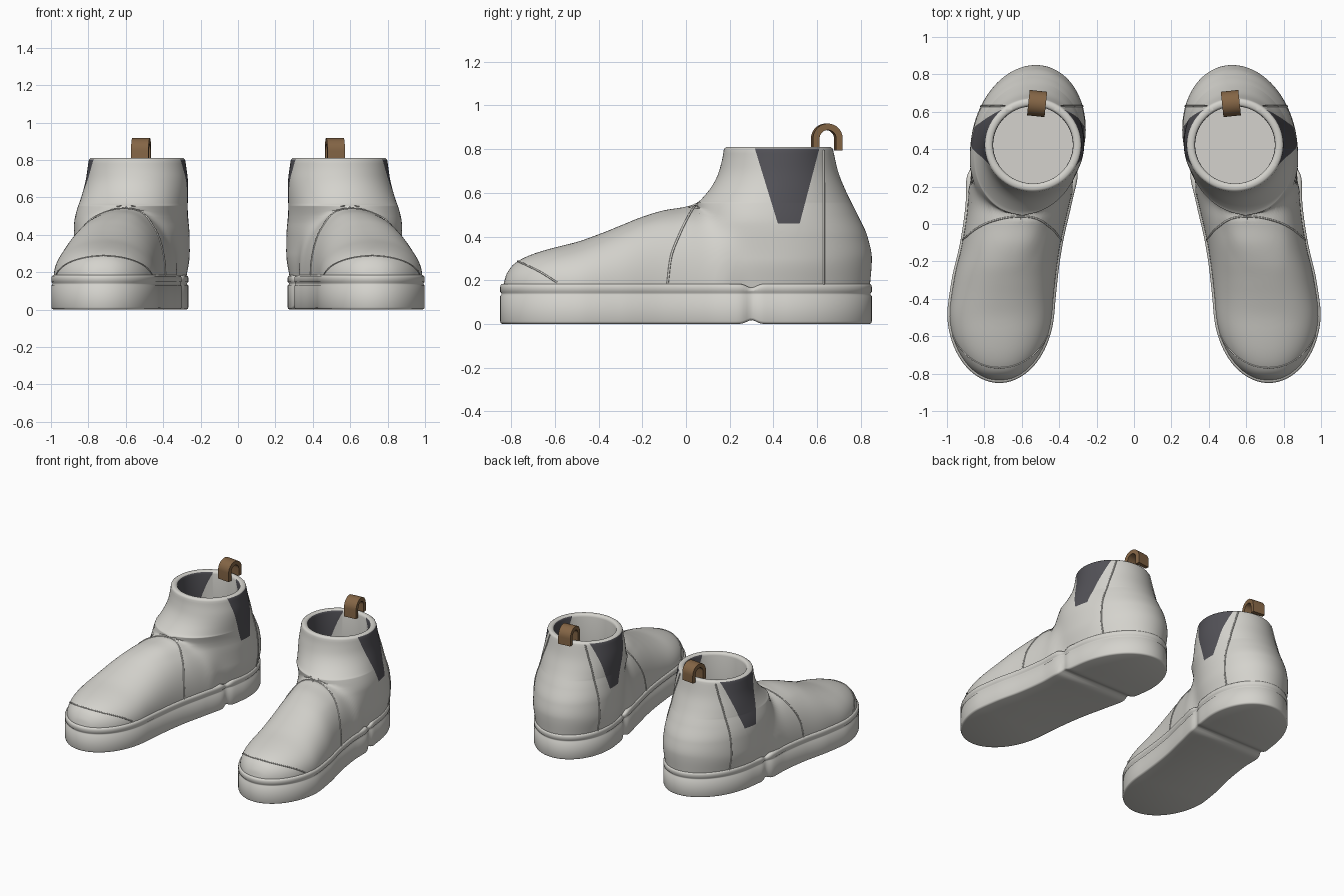
import bpy, bmesh, math
from mathutils import Matrix, Vector

cube = bpy.data.objects.get("Cube")
if cube:
    bpy.data.objects.remove(cube)


def material(name, rgb):
    m = bpy.data.materials.new(name)
    m.use_nodes = True
    m.diffuse_color = (*rgb, 1)
    bsdf = m.node_tree.nodes["Principled BSDF"]
    bsdf.inputs["Base Color"].default_value = (*rgb, 1)
    bsdf.inputs["Roughness"].default_value = 0.7
    return m


PALE = material("pale grey", (0.66, 0.65, 0.61))
DARK = material("charcoal elastic", (0.085, 0.083, 0.095))
BROWN = material("brown leather", (0.23, 0.13, 0.06))


def spline(points):
    """Monotone cubic through (t, value) points."""
    n = len(points)
    step = [(points[i + 1][1] - points[i][1]) / (points[i + 1][0] - points[i][0]) for i in range(n - 1)]
    slope = [step[0]] + [2 * a * b / (a + b) if a * b > 0 else 0 for a, b in zip(step, step[1:])] + [step[-1]]

    def value(t):
        t = min(max(t, points[0][0]), points[-1][0])
        i = max(k for k in range(n - 1) if points[k][0] <= t)
        h = points[i + 1][0] - points[i][0]
        f = (t - points[i][0]) / h
        return (points[i][1] * (1 + 2 * f) * (1 - f) ** 2 + points[i + 1][1] * f * f * (3 - 2 * f)
                + h * slope[i] * f * (1 - f) ** 2 + h * slope[i + 1] * f * f * (f - 1))
    return value


def smooth(a, b, t):
    t = min(max((t - a) / (b - a), 0), 1)
    return t * t * (3 - 2 * t)


# Footprint: centre line and half width along y
centre = spline([(-0.85, 0.72), (-0.5, 0.713), (-0.3, 0.692), (-0.1, 0.655), (0.1, 0.618),
                 (0.25, 0.598), (0.4, 0.573), (0.55, 0.555), (0.85, 0.525)])
breadth = spline([(-0.85, 0.287), (-0.5, 0.287), (-0.3, 0.283), (-0.1, 0.275), (0.1, 0.283),
                  (0.25, 0.297), (0.85, 0.297)])


def footprint(y, inset):
    past = max((-0.45 - y) / (0.4 - inset), (y - 0.45) / (0.4 - inset), 0)
    return (breadth(y) - inset) * math.sqrt(max(0, 1 - past * past))


# Side profile of instep and throat, and of the heel; half width of the shaft
instep = spline([(-0.84, 0.16), (-0.82, 0.23), (-0.78, 0.28), (-0.7, 0.32), (-0.6, 0.35), (-0.5, 0.375),
                 (-0.4, 0.41), (-0.3, 0.45), (-0.2, 0.49), (-0.1, 0.52), (0, 0.537), (0.05, 0.555),
                 (0.1, 0.605), (0.14, 0.67), (0.165, 0.75), (0.175, 0.81)])
heel_back = spline([(0.16, 0.84), (0.3, 0.85), (0.4, 0.83), (0.5, 0.785), (0.6, 0.735), (0.7, 0.695), (0.8, 0.672)])
shaft_half = spline([(0.16, 0.285), (0.3, 0.305), (0.4, 0.305), (0.6, 0.285), (0.8, 0.258)])
FOOT_TOP = 0.54
BASE = 0.16


def front_of(z):
    lo, hi = -0.84, 0.175
    for _ in range(30):
        mid = (lo + hi) / 2
        lo, hi = (mid, hi) if instep(mid) < z else (lo, mid)
    return lo


def upper_section(y, z):
    """Centre x and half width of the upper at a given y and z."""
    rise = max(min(instep(y), FOOT_TOP) - BASE, 0.001)
    t = min(max((z - BASE) / rise, 0), 1)
    foot = footprint(y, 0.012) * (1 - t ** 2.3) ** 0.47 * (1 - smooth(0.15, 0.55, y))
    front = max(front_of(z), 0.05)
    back = heel_back(z)
    e = (y - (front + back) / 2) / ((back - front) / 2)
    shaft = shaft_half(z) * math.sqrt(max(0, 1 - e * e))
    lean = smooth(0.45, 0.72, z)
    return centre(y) * (1 - lean) + 0.54 * lean, (foot ** 8 + shaft ** 8) ** 0.125


def ring(y0, y1, half, section):
    """Closed outline of 2*half points, toe first; section(y) gives (x, half width, z)."""
    pts = []
    for k in range(2 * half):
        a = math.pi * k / half
        y = (y0 + y1) / 2 - (y1 - y0) / 2 * math.cos(a)
        x, w, z = section(y)
        side = 0 if k in (0, half) else math.copysign(1, math.sin(a))
        pts.append(Vector((x + side * w, y, z)))
    return pts


def loft(rings, half):
    """Stack rings into a closed body, capped with cross strips."""
    bm = bmesh.new()
    rows = [[bm.verts.new(p) for p in r] for r in rings]
    n = 2 * half
    for a, b in zip(rows, rows[1:]):
        for k in range(n):
            bm.faces.new((a[k], a[(k + 1) % n], b[(k + 1) % n], b[k]))
    for r in (rows[0], rows[-1]):
        for k in range(half):
            ids = dict.fromkeys((k, k + 1, n - k - 1, (n - k) % n))
            bm.faces.new([r[i] for i in ids])
    bmesh.ops.recalc_face_normals(bm, faces=bm.faces)
    return bm


def finish(ob, mats, angle=50):
    bpy.context.collection.objects.link(ob)
    for m in mats:
        ob.data.materials.append(m)
    if ob.type == 'MESH':
        bpy.ops.object.select_all(action='DESELECT')
        ob.select_set(True)
        bpy.context.view_layer.objects.active = ob
        bpy.ops.object.shade_smooth_by_angle(angle=math.radians(angle))
    ob.modifiers.new("other_boot", 'MIRROR').use_mirror_merge = False


def mesh_object(name, bm, mats, angle=50):
    me = bpy.data.meshes.new(name)
    bm.to_mesh(me)
    bm.free()
    finish(bpy.data.objects.new(name, me), mats, angle)


# Uppers: outer skin, rolled rim, inner lining down to the insole
HALF = 64
levels = ([0.165 + 0.335 * i / 36 for i in range(36)] + [0.5 + 0.07 * i / 24 for i in range(24)]
          + [0.57 + 0.225 * i / 14 for i in range(15)])
rings = [ring(front_of(z), heel_back(z), HALF, lambda y: (*upper_section(y, z), z)) for z in levels]
rim = rings[-1]
mid = Vector((0.54, (rim[0].y + rim[HALF].y) / 2, 0))
for inset, z in [(0.003, 0.803), (0.012, 0.81), (0.033, 0.81), (0.042, 0.803), (0.045, 0.79),
                 (0.045, 0.6), (0.045, 0.4), (0.045, 0.24)]:
    s = 1 - inset / 0.255
    rings.append([Vector((mid.x + (p.x - mid.x) * s, mid.y + (p.y - mid.y) * s, z)) for p in rim])
bm = loft(rings, HALF)

# Elastic side panels: cut the trapezoid edges, then colour inside them
PANEL_LOW, PANEL_HIGH = 0.46, 0.803
front_low, front_high, back_low, back_high = 0.42, 0.315, 0.52, 0.61
height = PANEL_HIGH - PANEL_LOW
for co, no in [((0, 0, PANEL_LOW), (0, 0, 1)),
               ((0, front_low, PANEL_LOW), (0, height, front_low - front_high)),
               ((0, back_low, PANEL_LOW), (0, height, back_low - back_high))]:
    faces = [f for f in bm.faces if f.calc_center_median().y > 0.2 and f.calc_center_median().z > 0.38]
    geom = faces + list({e for f in faces for e in f.edges}) + list({v for f in faces for v in f.verts})
    bmesh.ops.bisect_plane(bm, geom=geom, plane_co=co, plane_no=no, dist=1e-5)
for f in bm.faces:
    c = f.calc_center_median()
    g = (c.z - PANEL_LOW) / height
    if 0 < g < 1 and front_low + (front_high - front_low) * g < c.y < back_low + (back_high - back_low) * g:
        f.material_index = 1
mesh_object("boot_uppers", bm, [PALE, DARK])

# Soles: banded wall with a notch between forefoot and heel block
SOLE_HALF = 160


def sole_ring(z, inset):
    def section(y):
        notch = math.exp(-((y - 0.3) / 0.03) ** 2)
        dz = 0.018 * notch * (1 if z < 0.05 else -1 if z > 0.15 else 0)
        return centre(y), max(footprint(y, inset) - 0.012 * notch, 0), z + dz
    return ring(-0.85 + inset, 0.85 - inset, SOLE_HALF, section)


layers = [(0, 0.012), (0.004, 0.003), (0.012, 0), (0.128, 0), (0.134, 0.006), (0.142, 0.006),
          (0.148, 0), (0.17, 0), (0.179, 0.003), (0.184, 0.01), (0.184, 0.03)]
mesh_object("soles", loft([sole_ring(z, d) for z, d in layers], SOLE_HALF), [PALE])


# Raised seams lying on the uppers
def seam(name, paths, radius=0.005):
    cu = bpy.data.curves.new(name, 'CURVE')
    cu.dimensions = '3D'
    cu.bevel_depth = radius
    cu.bevel_resolution = 2
    for path in paths:
        sp = cu.splines.new('POLY')
        sp.points.add(len(path) - 1)
        for p, co in zip(sp.points, path):
            p.co = (*co, 1)
        sp.use_smooth = True
    finish(bpy.data.objects.new(name, cu), [PALE])


def trace(y_of, z0, z1, side, steps=40):
    out = []
    for i in range(steps + 1):
        z = z0 + (z1 - z0) * math.sin(math.pi / 2 * i / steps)
        x, w = upper_section(y_of(z), z)
        out.append((x + side * w, y_of(z), z))
    return out


def arch(y_of, z0, z1):
    return [trace(y_of, z0, z1, -1) + trace(y_of, z0, z1, 1)[::-1]]


seam("vamp_seams", arch(spline([(0.18, -0.085), (0.3, -0.07), (0.42, -0.025), (0.5, 0.015), (0.54, 0.04)]), 0.18, 0.54))
seam("toe_cap_seams", arch(spline([(0.19, -0.59), (0.24, -0.67), (0.288, -0.77)]), 0.19, 0.288), 0.004)
seam("heel_seams", [trace(lambda z: 0.63, 0.18, 0.795, s) for s in (-1, 1)])

# Pull loops: a strap bent over the back of the rim
bm = bmesh.new()
arc = [math.pi * i / 16 for i in range(17)]
strap = []
for r in (0.068, 0.038):
    side = [(-r, -0.065)] + [(-r * math.cos(a), r * math.sin(a)) for a in arc] + [(r, -0.055)]
    strap += side if r > 0.05 else side[::-1]
lower = [bm.verts.new((-0.047, y, z)) for y, z in strap]
n = len(lower)
quads = [bm.faces.new([lower[i] for i in (k, k + 1, n - k - 2, n - k - 1)]) for k in range(n // 2 - 1)]
ext = bmesh.ops.extrude_face_region(bm, geom=quads, use_keep_orig=True)["geom"]
bmesh.ops.translate(bm, vec=(0.094, 0, 0), verts=[v for v in ext if isinstance(v, bmesh.types.BMVert)])
bmesh.ops.recalc_face_normals(bm, faces=bm.faces)
bmesh.ops.transform(bm, matrix=Matrix.Translation((0.518, 0.644, 0.849)) @ Matrix.Rotation(math.radians(6), 4, 'Z'),
                    verts=bm.verts)
mesh_object("pull_loops", bm, [BROWN], 35)
